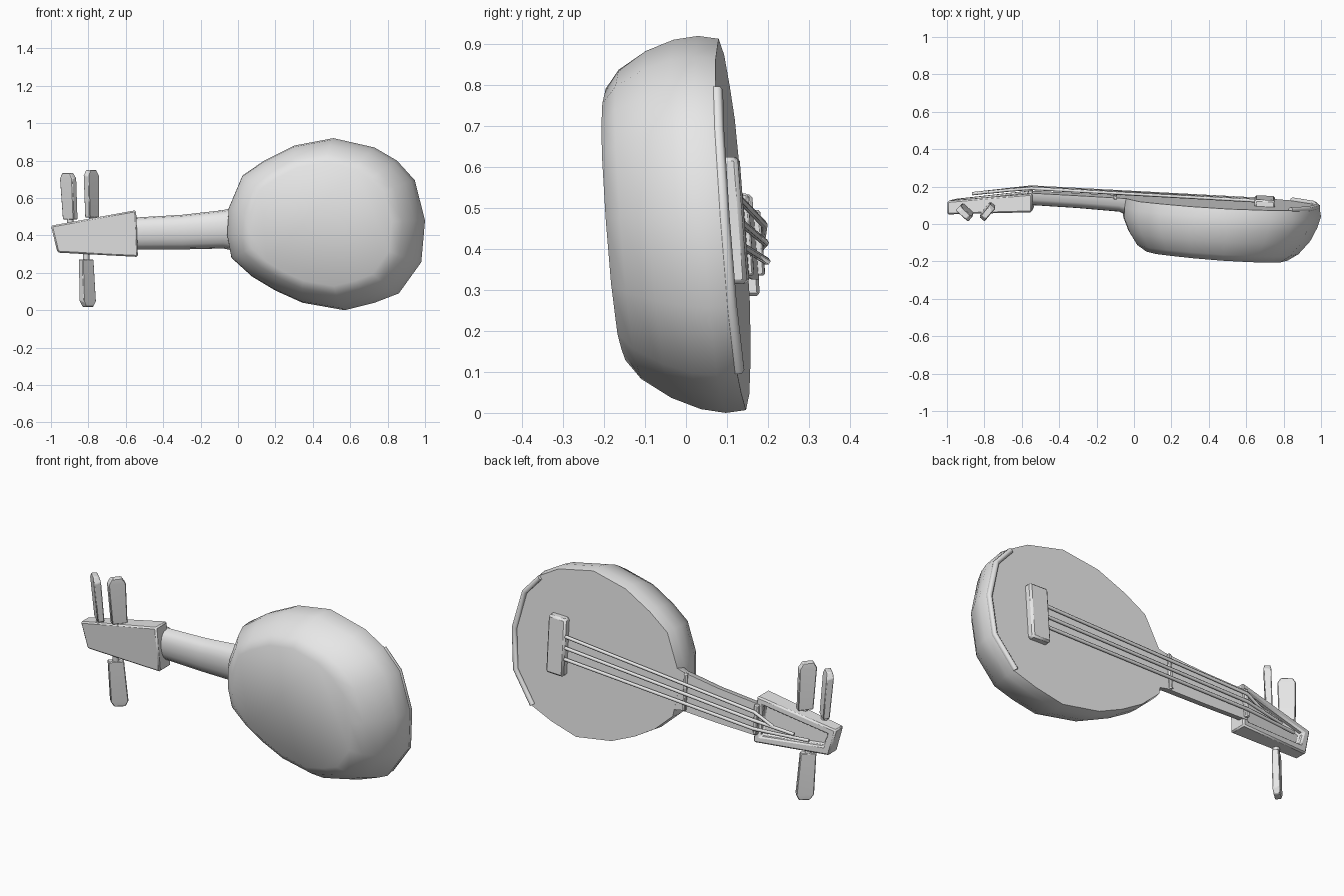
import bpy, bmesh
from math import sin, cos, pi, radians
from mathutils import Vector

cube = bpy.data.objects.get("Cube")
if cube:
    bpy.data.objects.remove(cube)

# One plain grey for the whole instrument
grey = bpy.data.materials.new("plain_grey")
grey.use_nodes = True
grey.diffuse_color = (0.8, 0.8, 0.8, 1)
grey.node_tree.nodes["Principled BSDF"].inputs["Base Color"].default_value = (0.8, 0.8, 0.8, 1)

MID_Z = 0.46


def board(x):
    """Depth of the playing surface along the instrument."""
    return 0.115 - 0.05 * (x - 0.5)


def lean(p):
    """The whole instrument leans a little about its long axis."""
    x, y, z = p
    return Vector((x, y - 0.077 * (z - MID_Z), z))


def finish(name, mesh, smooth_angle, bevel=0):
    obj = bpy.data.objects.new(name, mesh)
    bpy.context.collection.objects.link(obj)
    mesh.materials.clear()
    mesh.materials.append(grey)
    if bevel:
        mod = obj.modifiers.new("soft_edges", "BEVEL")
        mod.width = bevel
        mod.segments = 1
    bpy.ops.object.select_all(action="DESELECT")
    obj.select_set(True)
    bpy.context.view_layer.objects.active = obj
    bpy.ops.object.shade_smooth_by_angle(angle=radians(smooth_angle))
    return obj


def loft(name, rings, smooth_angle=20, bevel=0, slot=False):
    """Skin a row of equal rings and cap both ends."""
    bm = bmesh.new()
    rows = [[bm.verts.new(lean(p)) for p in ring] for ring in rings]
    n = len(rows[0])
    for a, b in zip(rows, rows[1:]):
        for i in range(n):
            j = (i + 1) % n
            bm.faces.new((a[i], a[j], b[j], b[i]))
    bm.faces.new(rows[0])
    bm.faces.new(rows[-1])
    bmesh.ops.recalc_face_normals(bm, faces=bm.faces)
    if slot:
        bm.normal_update()
        top = max(bm.faces, key=lambda f: f.normal.y)
        bmesh.ops.inset_individual(bm, faces=[top], thickness=0.055)
        bmesh.ops.inset_individual(bm, faces=[top], thickness=0.002, depth=-0.03)
    mesh = bpy.data.meshes.new(name)
    bm.to_mesh(mesh)
    bm.free()
    return finish(name, mesh, smooth_angle, bevel)


def tube(name, points, radius, resolution=1):
    curve = bpy.data.curves.new(name + "_path", "CURVE")
    curve.dimensions = "3D"
    curve.bevel_depth = radius
    curve.bevel_resolution = resolution
    curve.use_fill_caps = True
    line = curve.splines.new("POLY")
    line.points.add(len(points) - 1)
    for pt, p in zip(line.points, points):
        pt.co = (*lean(p), 1)
    temp = bpy.data.objects.new(name + "_path", curve)
    bpy.context.collection.objects.link(temp)
    bpy.context.view_layer.update()
    evaluated = temp.evaluated_get(bpy.context.evaluated_depsgraph_get())
    mesh = bpy.data.meshes.new_from_object(evaluated)
    bpy.data.objects.remove(temp)
    return finish(name, mesh, 70)


def bar(name, x0, x1, z0, z1, height, bevel=0.005):
    """A block lying across the playing surface."""
    rings = [[(x, board(x) - 0.01, z0), (x, board(x) - 0.01, z1),
              (x, board(x) + height, z1), (x, board(x) + height, z0)] for x in (x0, x1)]
    return loft(name, rings, 20, bevel)


# Bowl-backed body: one outline, shrunk towards the flat back
outline = [(1.0, .48), (.945, .695), (.85, .80), (.73, .87), (.51, .92), (.30, .88),
           (.14, .80), (.024, .72), (-.05, .545), (-.058, .40), (-.035, .28), (.075, .18),
           (.20, .105), (.345, .04), (.57, .0), (.73, .04), (.86, .09), (.98, .257)]
CENTRE_X = 0.47


def body_ring(depth, scale, shift):
    return [(CENTRE_X + shift + (x - CENTRE_X) * scale, board(x) - depth,
             MID_Z + (z - MID_Z) * scale) for x, z in outline]


loft("body", [body_ring(0, .985, 0), body_ring(.05, 1, 0), body_ring(.11, .98, -.01),
              body_ring(.18, .92, -.015), body_ring(.25, .82, -.025),
              body_ring(.285, .72, -.03)], 50)

# Raised guard strip around the tail end
edge = [outline[i] for i in (2, 1, 0, -1, -2)]
tube("tail_guard", [(CENTRE_X + (x - CENTRE_X) * .965, board(x) + .003,
                     MID_Z + (z - MID_Z) * .965) for x, z in edge], .015)


# Neck with a flat top and a rounded underside
def neck_ring(x, z0, z1, depth):
    mid, half = (z0 + z1) / 2, (z1 - z0) / 2
    return [(x, board(x) - depth * sin(pi * i / 8) ** .7, mid - half * cos(pi * i / 8))
            for i in range(9)]


loft("neck", [neck_ring(-.56, .325, .495, .07), neck_ring(-.3, .325, .51, .073),
              neck_ring(-.08, .33, .535, .08), neck_ring(.02, .31, .56, .12)], 50)


# Tapered head with a sunken string slot
def head_ring(x_low, x_high, z0, z1, y0, y1):
    return [(x_low, y0, z0), (x_high, y0, z1), (x_high, y1, z1), (x_low, y1, z0)]


loft("head", [head_ring(-.535, -.545, .285, .535, .068, .168),
              head_ring(-.965, -1.0, .308, .452, .05, .122)], 20, .008, slot=True)

# Bridge, nut and the bar where the neck meets the body
bar("bridge", .645, .755, .315, .625, .036, .01)
bar("nut", -.565, -.54, .335, .495, .016)
bar("neck_joint_bar", -.11, -.09, .335, .535, .012)

# Three strings, bending over the nut into the head
for i, end_x in enumerate((-.66, -.78, -.865)):
    bridge_z = .53 - .06 * i
    nut_z = .46 - .045 * i
    end_z = .405 - .015 * i
    tube("string_%d" % (i + 1), [(.66, board(.66) + .022, bridge_z),
                                 (-.55, board(-.55) + .023, nut_z),
                                 (end_x, .19 + (end_x + .55) * .11, end_z)], .009)


# Tuning pegs: a thin shaft and a flat paddle with a clipped tip
def peg(name, x, y, start, tip, angle, drift):
    way = 1 if tip > start else -1
    a = radians(angle)

    def ring(z, width, thick):
        cx = x + drift * (z - start) / (tip - start)
        corners = [(-1, -1), (1, -1), (1, 1), (-1, 1)]
        return [(cx + u * width / 2 * cos(a) - v * thick / 2 * sin(a),
                 y + u * width / 2 * sin(a) + v * thick / 2 * cos(a), z) for u, v in corners]

    loft(name + "_paddle", [ring(start, .08, .035), ring(tip - way * .03, .09, .037),
                            ring(tip, .055, .03)], 20, .004)
    shaft = [[(x + .017 * cos(pi * k / 4), y + .017 * sin(pi * k / 4), z) for k in range(8)]
             for z in (start - way * .06, start + way * .01)]
    loft(name + "_shaft", shaft, 50)


peg("outer_upper_peg", -.897, .075, .485, .735, -42, -.013)
peg("inner_upper_peg", -.78, .08, .495, .75, 50, -.005)
peg("lower_peg", -.812, .08, .272, .018, 42, .01)
